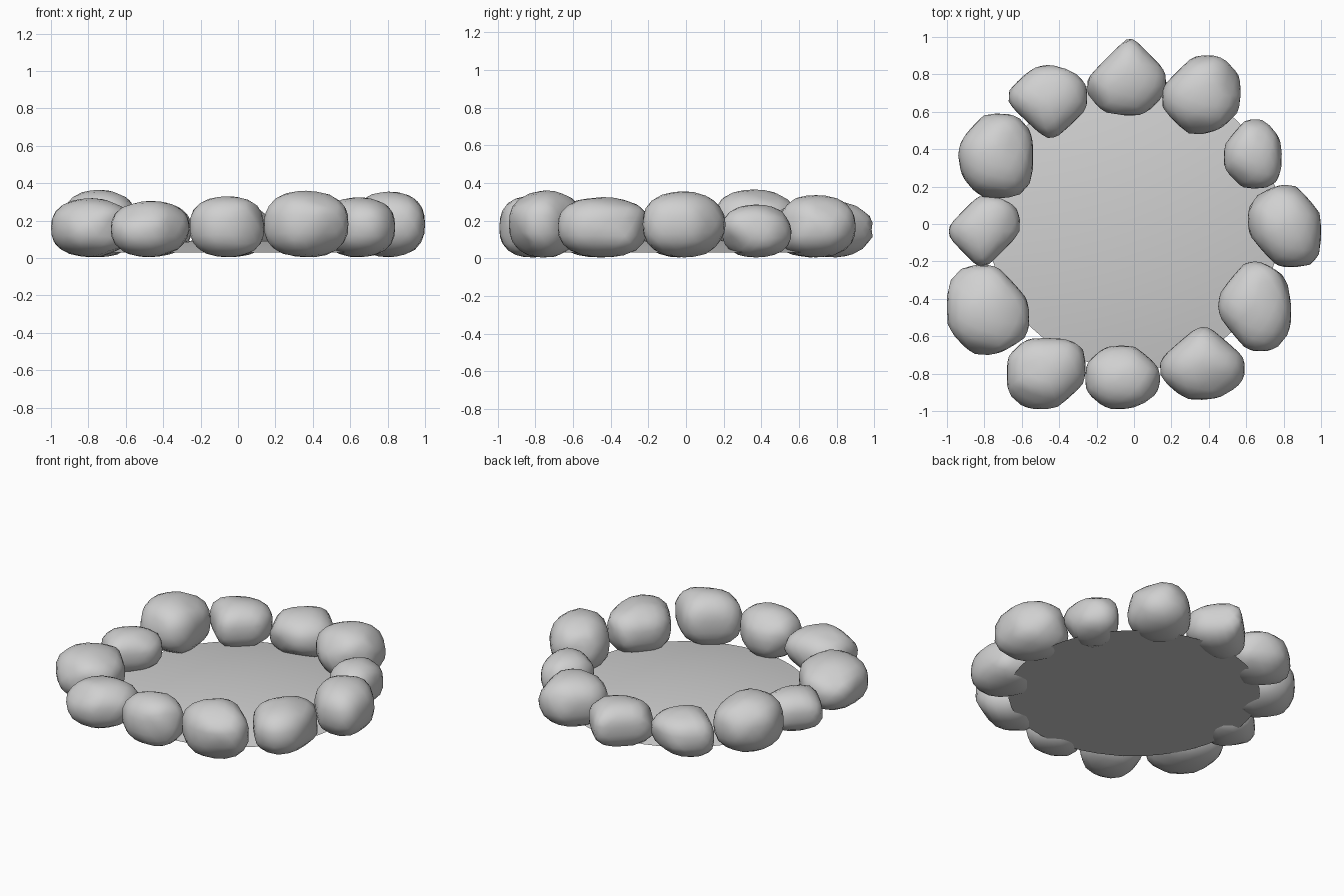
import bpy
import bmesh
import math
import random
from mathutils import Vector

cube = bpy.data.objects.get("Cube")
if cube:
    bpy.data.objects.remove(cube, do_unlink=True)

random.seed(7)

# Single grey material
GREY = (0.63, 0.63, 0.63, 1)
stone_grey = bpy.data.materials.new("stone_grey")
stone_grey.use_nodes = True
stone_grey.diffuse_color = GREY
stone_grey.node_tree.nodes["Principled BSDF"].inputs["Base Color"].default_value = GREY


def add_object(name, bm, sharp_angle):
    """Turn a bmesh into a smooth shaded object."""
    mesh = bpy.data.meshes.new(name)
    bmesh.ops.recalc_face_normals(bm, faces=bm.faces)
    bm.to_mesh(mesh)
    bm.free()
    mesh.materials.append(stone_grey)
    obj = bpy.data.objects.new(name, mesh)
    bpy.context.collection.objects.link(obj)
    bpy.ops.object.select_all(action='DESELECT')
    bpy.context.view_layer.objects.active = obj
    obj.select_set(True)
    bpy.ops.object.shade_smooth_by_angle(angle=math.radians(sharp_angle))


def fit(verts, low, high):
    """Stretch the vertices to fill the box from low to high."""
    for axis in range(3):
        values = [v.co[axis] for v in verts]
        start, span = min(values), max(values) - min(values)
        for v in verts:
            part = (v.co[axis] - start) / span
            v.co[axis] = low[axis] + part * (high[axis] - low[axis])


def add_stone(name, left, right, front, back, top, *corners):
    """Boulder: box plan with its four corners cut, rounded in height, then chipped."""
    bm = bmesh.new()
    bmesh.ops.create_icosphere(bm, subdivisions=3, radius=1)
    chips = [Vector([random.gauss(0, 1) for _ in range(3)]).normalized()
             for _ in range(9)]
    signs = [(1, 1), (-1, 1), (-1, -1), (1, -1)]
    for v in bm.verts:
        x, y, z = v.co
        plan = (abs(x) ** 5 + abs(y) ** 5) ** (1 / 5)
        for (sx, sy), limit in zip(signs, corners):
            plan = max(plan, (sx * x + sy * y) / limit)
        v.co /= (plan ** 2.5 + abs(z) ** 2.5) ** (1 / 2.5)
        for normal in chips:
            depth = v.co.dot(normal) - 0.97
            if depth > 0:
                v.co -= normal * depth
    bmesh.ops.smooth_vert(bm, verts=bm.verts, factor=0.35,
                          use_axis_x=True, use_axis_y=True, use_axis_z=True)
    fit(bm.verts, (left, front, 0.005), (right, back, top))
    add_object(name, bm, 50)


# Ring of stones: left, right, front, back, top,
# then how far each corner reaches (back left, back right, front right, front left)
STONES = [
    (-.25, .17, .58, .99, .3, 1.1, .9, 1.7, 1.45),
    (.15, .57, .48, .9, .335, 1.5, 1.2, 1.35, 1.5),
    (.48, .79, .19, .56, .285, 1.4, 1.25, 1.55, 1.7),
    (.61, 1, -.23, .21, .355, 1.3, 1.55, 1.2, 1.75),
    (.45, .84, -.68, -.2, .325, 1.6, 1.25, 1.2, 1.55),
    (.14, .59, -.94, -.55, .36, 1.15, 1.1, 1.4, 1.5),
    (-.26, .14, -.99, -.65, .33, 1.3, 1.45, 1.45, 1.6),
    (-.68, -.26, -.99, -.61, .305, 1.7, 1.5, 1.55, 1.25),
    (-1, -.56, -.7, -.22, .32, 1.2, 1.6, 1.4, 1.55),
    (-.99, -.61, -.23, .15, .27, 1.7, 1.15, 1.15, 1.05),
    (-.94, -.54, .14, .59, .365, 1.55, 1.3, 1.4, 1.6),
    (-.67, -.25, .46, .85, .3, 1.55, 1.3, 1.05, 1.2),
]
for number, stone in enumerate(STONES, 1):
    add_stone(f"ring_stone_{number}", *stone)

# Shallow domed floor with a flat underside
RADIUS, RIM, RISE, STEPS = 0.78, 0.03, 0.07, 8
bm = bmesh.new()
profile = [bm.verts.new((0, 0, RIM))]
for step in range(STEPS + 1):
    reach = 1 - step / STEPS
    profile.append(bm.verts.new((RADIUS * reach, 0, RIM + RISE * (1 - reach ** 2))))
edges = [bm.edges.new(pair) for pair in zip(profile, profile[1:])]
bmesh.ops.spin(bm, geom=profile + edges, cent=(0, 0, 0), axis=(0, 0, 1),
               angle=math.tau, steps=48)
bmesh.ops.remove_doubles(bm, verts=bm.verts, dist=0.001)
# The thin rim stays a crisp edge between dome and underside
for edge in bm.edges:
    edge.smooth = min(v.co.xy.length for v in edge.verts) < RADIUS - 0.01
add_object("domed_floor", bm, 60)
